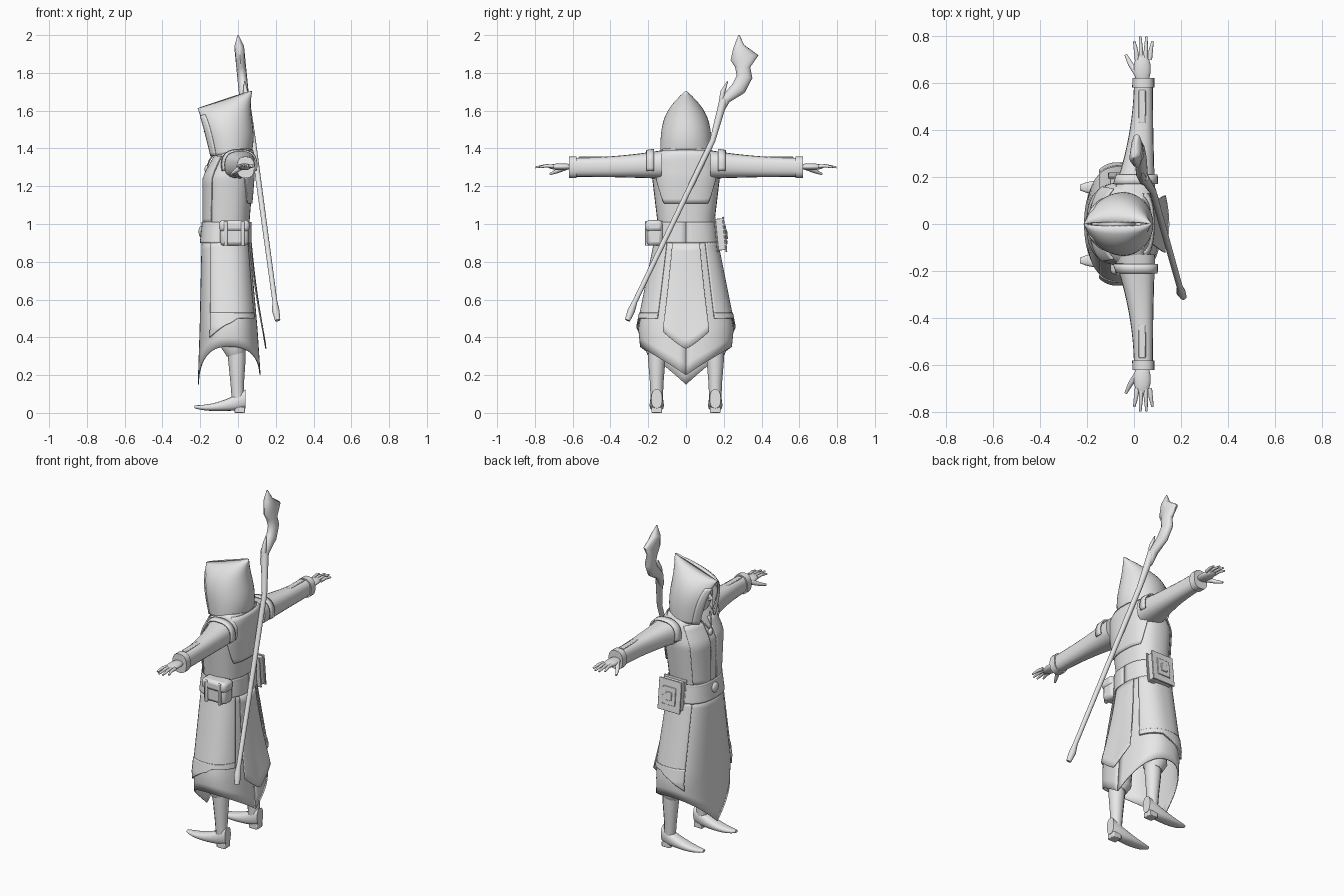
import bpy, bmesh, math
from math import sin, cos, pi, radians
from mathutils import Vector, Matrix

cube = bpy.data.objects.get("Cube")
if cube:
    bpy.data.objects.remove(cube)

grey = (.8, .8, .8, 1)
material = bpy.data.materials.new("plain grey")
material.use_nodes = True
material.diffuse_color = grey
material.node_tree.nodes["Principled BSDF"].inputs["Base Color"].default_value = grey


def finish(name, bm, mirror=False, thickness=0, bevel=0):
    bmesh.ops.recalc_face_normals(bm, faces=bm.faces)
    mesh = bpy.data.meshes.new(name)
    bm.to_mesh(mesh)
    bm.free()
    mesh.materials.append(material)
    part = bpy.data.objects.new(name, mesh)
    bpy.context.collection.objects.link(part)
    bpy.ops.object.select_all(action="DESELECT")
    part.select_set(True)
    bpy.context.view_layer.objects.active = part
    bpy.ops.object.shade_smooth_by_angle(angle=radians(45))
    if thickness:
        solidify = part.modifiers.new("Thickness", "SOLIDIFY")
        solidify.thickness, solidify.offset = thickness, 0
    if bevel:
        rounding = part.modifiers.new("Bevel", "BEVEL")
        rounding.width, rounding.segments = bevel, 2
    if mirror:
        part.modifiers.new("Mirror", "MIRROR").use_axis = (False, True, False)


def surface(name, rows, closed=True, **options):
    """Skin a list of rows of points; closed rows are capped at both ends."""
    bm = bmesh.new()
    grid = [[bm.verts.new(point) for point in row] for row in rows]
    count = len(rows[0])
    for lower, upper in zip(grid, grid[1:]):
        for i in range(count if closed else count - 1):
            j = (i + 1) % count
            bm.faces.new((lower[i], lower[j], upper[j], upper[i]))
    if closed:
        bm.faces.new(grid[0])
        bm.faces.new(grid[-1])
    finish(name, bm, **options)


def steps(count):
    return [i / count for i in range(count + 1)]


def mix(a, b, t):
    return a + (b - a) * t


def rounded(value, exponent=.8):
    return math.copysign(abs(value) ** exponent, value)


def tube(name, points, radii, depth=1, **options):
    """Round tube along a path; depth limits its thickness along x."""
    points = [Vector(point) for point in points]
    rows = []
    for i, (point, radius) in enumerate(zip(points, radii)):
        along = (points[min(i + 1, len(points) - 1)] - points[max(i - 1, 0)]).normalized()
        u = Vector((1, 0, 0))
        u = (u - along * u.dot(along)).normalized()
        w = along.cross(u)
        rows.append([point + u * cos(t * math.tau) * min(radius, depth) + w * sin(t * math.tau) * radius
                     for t in steps(12)[:-1]])
    surface(name, rows, **options)


def box(name, centre, size, turn=0, bevel=.004, **options):
    bm = bmesh.new()
    place = Matrix.Translation(centre) @ Matrix.Rotation(turn, 4, "X") @ Matrix.Diagonal((*size, 1))
    bmesh.ops.create_cube(bm, size=1, matrix=place)
    finish(name, bm, bevel=bevel, **options)


def ball(name, centre, size, **options):
    bm = bmesh.new()
    place = Matrix.Translation(centre) @ Matrix.Diagonal((*size, 1))
    bmesh.ops.create_uvsphere(bm, u_segments=20, v_segments=12, radius=1, matrix=place)
    finish(name, bm, **options)


# Robe outline: height, front, back, half width
OUTLINE = [(.15, -.21, .12, .22), (.45, -.2, .1, .25), (.9, -.19, .06, .16), (1, -.18, .06, .15),
           (1.25, -.18, .08, .18), (1.36, -.12, .08, .17), (1.4, -.09, .07, .12)]


def body(angle, z, offset=0):
    for low, high in zip(OUTLINE, OUTLINE[1:]):
        if z <= high[0]:
            break
    t = (z - low[0]) / (high[0] - low[0])
    front, back, half = [mix(a, b, t) for a, b in zip(low[1:], high[1:])]
    return ((front + back) / 2 + ((back - front) / 2 + offset) * rounded(cos(angle)),
            (half + offset) * rounded(sin(angle)), z)


def cloth(name, start, end, top, hem, offset=0, flare=0, columns=24, **options):
    """Garment layer between two angles in degrees, measured from the back."""
    rows = []
    for t in steps(12):
        row = []
        for f in steps(columns):
            angle = radians(mix(start, end, f))
            row.append(body(angle, mix(top, hem(f, angle), t), offset + flare * t * t))
        rows.append(row)
    surface(name, rows, closed=False, thickness=.006, **options)


def skirt_hem(f, angle):
    tip = .2 if cos(angle) > 0 else .15
    return mix(tip, .35, abs(rounded(sin(angle))))


def side_hem(f, angle):
    return .5 - .2 * max(0, f - .5)


def belt_hem(f, angle):
    return .9


# Robe layers
surface("torso", [[body(t * math.tau, mix(.88, 1.4, s)) for t in steps(32)[:-1]] for s in steps(26)])
cloth("skirt", 0, 360, .92, skirt_hem, columns=64)
cloth("side_skirt", 32, 122, .92, side_hem, offset=.008, mirror=True)
cloth("side_skirt_border", 32, 122, .53, side_hem, offset=.012, mirror=True)
cloth("back_panel", -20, 20, .9, lambda f, angle: .34 + .09 * abs(2 * f - 1), offset=.01, flare=.03)
cloth("back_yoke", -58, 58, 1.39, lambda f, angle: 1.11 + .5 * max(0, abs(2 * f - 1) - .7), offset=.005)
cloth("front_vest", 125, 174, 1.36, lambda f, angle: 1, offset=.005, mirror=True)
cloth("belt", 0, 360, 1.01, belt_hem, offset=.009, columns=48)
ball("buckle", (-.195, 0, .96), (.014, .03, .03))
ball("pendant", (-.165, 0, 1.29), (.012, .018, .022))
tube("pendant_cord", [(-.12, .06, 1.38), (-.15, .03, 1.34), (-.165, 0, 1.3)], [.004] * 3, mirror=True)


def arm_ring(y, offset=0, start=0, end=2 * pi):
    """Sleeve section, easing from the deep shoulder to the slim wrist."""
    ease = ((.62 - y) / .49) ** 2
    row = []
    for t in steps(20):
        angle = mix(start, end, t)
        row.append((.04 - .04 * ease + (.04 + .05 * ease + offset) * rounded(cos(angle)), y,
                    1.3 + .015 * ease + (.05 + .025 * ease + offset) * rounded(sin(angle))))
    return row


# Arms
surface("sleeve", [arm_ring(mix(.13, .62, t))[:-1] for t in steps(12)], mirror=True)
surface("cuff", [arm_ring(y, .007)[:-1] for y in (.58, .62)], mirror=True)
surface("shoulder_plate", [arm_ring(y, .01, -.3, pi + .3) for y in (.17, .19, .21)],
        closed=False, thickness=.008, mirror=True)
box("forearm_lacing", (.035, .5, 1.352), (.03, .14, .009), mirror=True)

# Hands
ball("palm", (.035, .66, 1.303), (.036, .07, .018), mirror=True)
for i in range(4):
    spread = i - 1.5
    reach = .8 - .01 * spread ** 2
    base = .04 + .018 * spread
    tip = base + .008 * spread
    tube("finger", [(base, .7, 1.305), (mix(base, tip, .4), .74, 1.308), (tip, reach, 1.3)],
         [.01, .009, .005], mirror=True)
tube("thumb", [(.015, .64, 1.3), (-.015, .68, 1.28), (-.035, .72, 1.265)], [.016, .011, .006], mirror=True)

# Legs
side = .155
tube("leg", [(0, side, .06), (-.004, side, .16), (-.006, side, .28), (-.01, side, .5)],
     [.032, .036, .046, .05], mirror=True)
tube("breeches", [(-.01, side, .31), (-.02, side, .35), (-.03, .1, .8)], [.05, .07, .06], mirror=True)


def shoe_ring(t):
    """Section from heel to pointed toe."""
    half = .038 * sin(pi * mix(.2, .97, t)) ** .5
    top = .04 + .085 * (1 - t) ** 2
    base = .01 + .015 * abs(2 * t - 1) ** 3
    return [(mix(.04, -.23, t), side + half * rounded(cos(a * math.tau)),
             mix(base, top, .5 + rounded(sin(a * math.tau)) / 2)) for a in steps(16)[:-1]]


surface("shoe", [shoe_ring(t) for t in steps(12)], mirror=True)
box("heel", (.01, side, .016), (.055, .055, .032), mirror=True)


def hood_point(t, s, offset=0):
    """Point at height t, with s running round from one front edge to the other."""
    opening = radians(148 + 32 * t ** 4)
    front, back = -.14 - .07 * t, .07 + .02 * sin(pi * t)  * (1 - 2 * t)
    x = back - (back - front) * (1 - cos(s * opening)) / (1 - cos(opening))
    half = .13 * (1.01 - t ** 3) ** .6
    return (x - offset / 2, (half + offset) * sin(s * opening), 1.38 + .3 * t + (.15 + .18 * t ** 3) * x)


# Hood and head
surface("hood", [[hood_point(t, 2 * s - 1) for s in steps(32)] for t in steps(20)], closed=False, thickness=.01)
surface("hood_trim", [[hood_point(.8 * t, mix(.86, 1, s), .006) for s in steps(3)] for t in steps(12)],
        closed=False, thickness=.008, mirror=True)
ball("head", (-.075, 0, 1.5), (.085, .085, .115))
tube("neck", [(-.04, 0, 1.36), (-.05, 0, 1.45)], [.055, .05])
tube("nose", [(-.15, 0, 1.53), (-.17, 0, 1.49), (-.15, 0, 1.48)], [.006, .012, .01])
tube("hair_lock", [(-.13, .04, 1.58), (-.15, .066, 1.52), (-.14, .055, 1.4)], [.014, .018, .004], mirror=True)

# Staff
tube("staff_shaft", [(.21, -.31, .49), (.2, -.29, .54), (.195, -.27, .59), (.08, .14, 1.44), (.04, .2, 1.66)],
     [.014, .02, .013, .015, .022])
HEAD = [(.18, 1.59, .016), (.21, 1.66, .025), (.28, 1.72, .04), (.31, 1.78, .042), (.3, 1.83, .04),
        (.31, 1.88, .075), (.28, 1.94, .03), (.28, 2, .003)]
tube("staff_head", [(.2 - z / 10, y, z) for y, z, r in HEAD], [r for y, z, r in HEAD], depth=.026)
tube("staff_thorn", [(.04, .185, 1.63), (.04, .195, 1.7), (.035, .22, 1.755)], [.014, .013, .003])

# Pouch on the right hip
box("pouch", (-.02, -.165, .945), (.15, .085, .12), bevel=.02)
box("pouch_flap", (-.02, -.17, .99), (.16, .09, .06), bevel=.018)
for x in (-.065, .025):
    box("pouch_strap", (x, -.17, .95), (.018, .095, .13))

# Book on the left hip, as stacked layers from inside to outside
for name, y, width, thickness in (("book_back_cover", .16, .15, .009), ("book_pages", .183, .135, .04),
                                  ("book_front_cover", .205, .15, .009), ("book_frame", .211, .085, .008),
                                  ("book_plate", .215, .04, .01)):
    box(name, (-.035, y, .945), (width, thickness, width * 1.25), turn=.1, bevel=.003)
